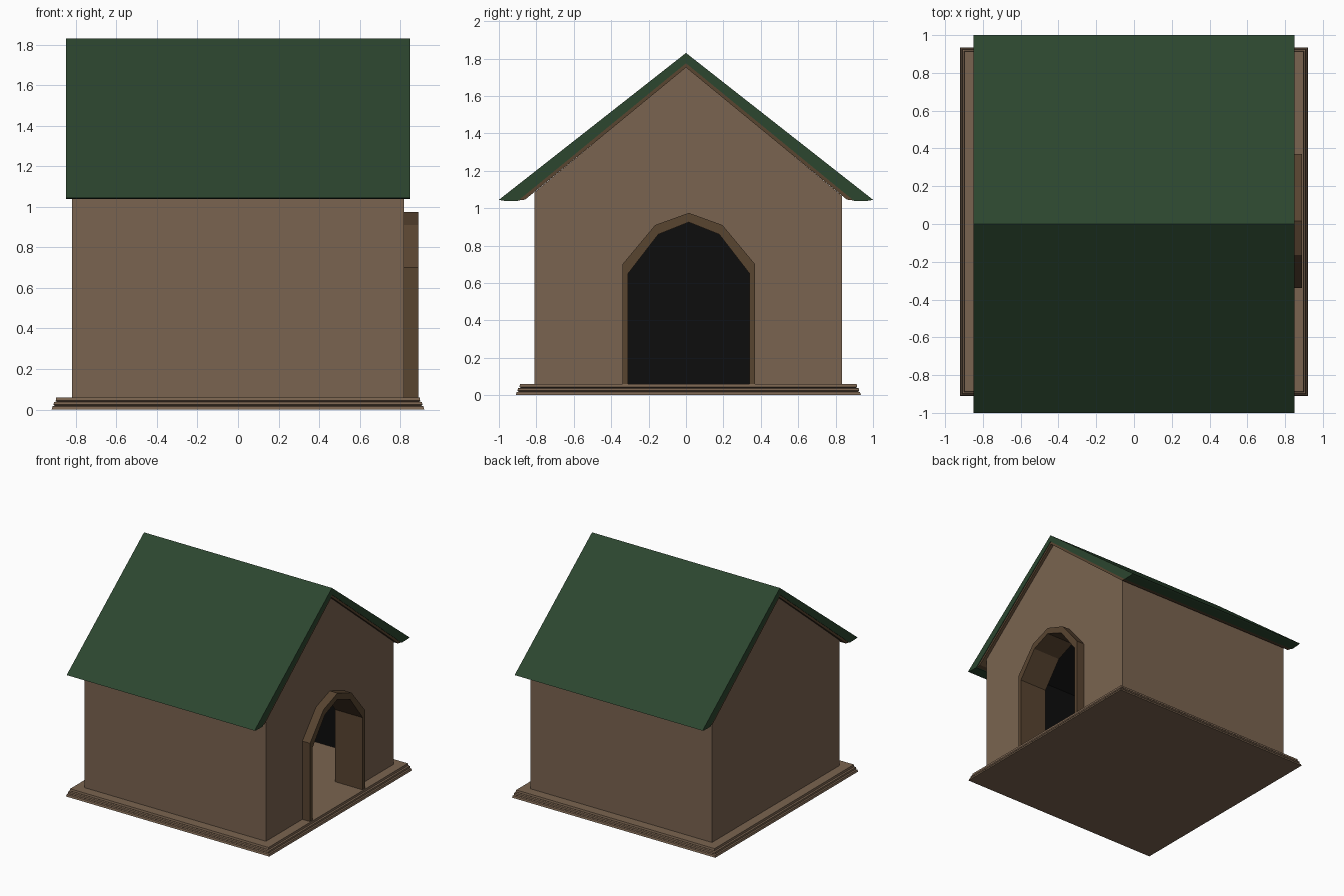
import bpy, bmesh

if "Cube" in bpy.data.objects:
    bpy.data.objects.remove(bpy.data.objects["Cube"])


def material(name, rgb):
    m = bpy.data.materials.new(name)
    m.diffuse_color = (*rgb, 1)
    m.use_nodes = True
    m.node_tree.nodes["Principled BSDF"].inputs["Base Color"].default_value = m.diffuse_color
    return m


WOOD = material("wood", (0.195, 0.127, 0.08))
TRIM = material("dark_wood", (0.098, 0.058, 0.03))
GREEN = material("green_roof", (0.025, 0.061, 0.028))
BLACK = material("dark_interior", (0.004, 0.004, 0.004))


def make(name, bm, *mats):
    bmesh.ops.recalc_face_normals(bm, faces=bm.faces)
    me = bpy.data.meshes.new(name)
    bm.to_mesh(me)
    bm.free()
    for m in mats:
        me.materials.append(m)
    ob = bpy.data.objects.new(name, me)
    bpy.context.collection.objects.link(ob)
    return ob


def prism(name, profile, x0, x1, mat):
    """Extrude a (y, z) outline along x."""
    bm = bmesh.new()
    a = [bm.verts.new((x0, y, z)) for y, z in profile]
    b = [bm.verts.new((x1, y, z)) for y, z in profile]
    bm.faces.new(a)
    bm.faces.new(b)
    n = len(profile)
    for i in range(n):
        j = (i + 1) % n
        bm.faces.new((a[i], a[j], b[j], b[i]))
    return make(name, bm, mat)


def mirrored(half):
    """Complete an outline whose first and last points lie on y = 0."""
    return half + [(-y, z) for y, z in half[-2:0:-1]]


# stepped base: three slabs with tapered edges, slightly off centre in y
bm = bmesh.new()
rings = []
for z, h in ((0, 0.92), (0.016, 0.915), (0.020, 0.904), (0.024, 0.91),
             (0.037, 0.908), (0.040, 0.894), (0.044, 0.9), (0.06, 0.897)):
    rings.append([bm.verts.new((sx * h, 0.0125 + sy * (h + 0.003), z))
                  for sx, sy in ((-1, -1), (1, -1), (1, 1), (-1, 1))])
for lo, hi in zip(rings, rings[1:]):
    for i in range(4):
        j = (i + 1) % 4
        bm.faces.new((lo[i], lo[j], hi[j], hi[i]))
bm.faces.new(rings[0])
bm.faces.new(rings[-1])
make("stepped_base", bm, WOOD)

# doorway outlines (y, z)
FLOOR = 0.06
outer = [(-0.34, FLOOR), (-0.34, 0.70), (-0.165, 0.91), (0.015, 0.975),
         (0.195, 0.91), (0.37, 0.70), (0.37, FLOOR)]
inner = [(-0.31, FLOOR), (-0.31, 0.65), (-0.148, 0.86), (0.015, 0.925),
         (0.178, 0.86), (0.34, 0.65), (0.34, FLOOR)]

# hollow gabled walls with a door opening, dark on the inside
bm = bmesh.new()
gable = [(-0.81, FLOOR), (-0.81, 1.085), (0, 1.755), (0.835, 1.065), (0.835, FLOOR)]
back = [bm.verts.new((-0.82, y, z)) for y, z in gable]
front = [bm.verts.new((0.82, y, z)) for y, z in gable]
mid = [((a[0] + b[0]) / 2, (a[1] + b[1]) / 2) for a, b in zip(outer, inner)]
door = [bm.verts.new((0.82, y, z)) for y, z in mid]
bm.faces.new(back)
for i in range(4):
    bm.faces.new((back[i], back[i + 1], front[i + 1], front[i]))
bm.faces.new(front + door[::-1])
walls = make("walls", bm, WOOD, BLACK)
solid = walls.modifiers.new("thickness", 'SOLIDIFY')
solid.thickness = 0.01
solid.offset = -1
solid.material_offset = 1

# door arch, a deep tunnel-like frame
prism("door_arch", outer + inner[::-1], 0.64, 0.89, TRIM)

# roof covering and the wooden layer beneath it
prism("roof", mirrored([(0, 1.83), (1.0, 1.045), (0.98, 1.04), (0.90, 1.038), (0, 1.775)]),
      -0.85, 0.85, GREEN)
prism("roof_underlay", mirrored([(0, 1.777), (0.90, 1.041), (0.86, 1.046), (0, 1.752)]),
      -0.845, 0.845, TRIM)
